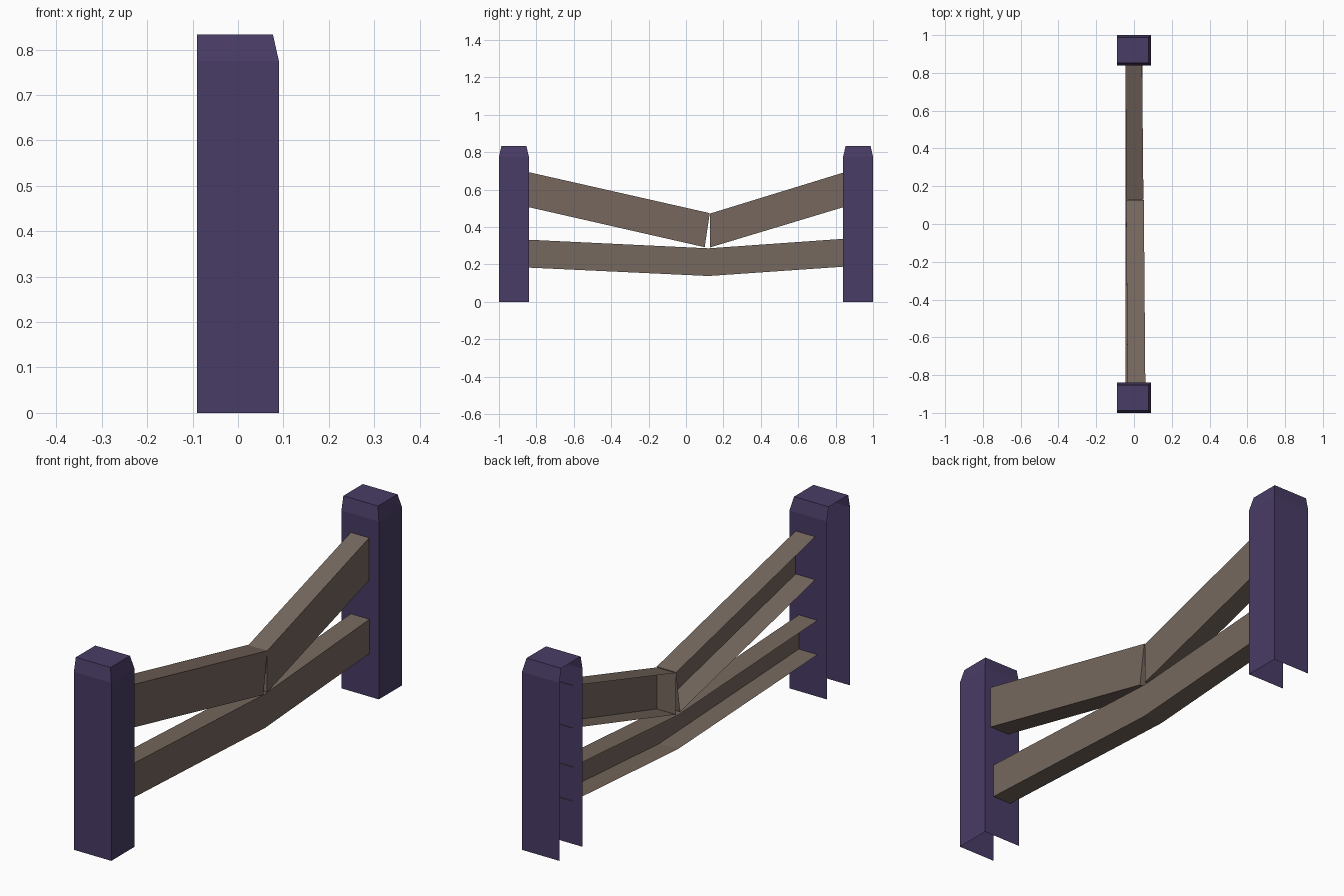
import bpy

if "Cube" in bpy.data.objects:
    bpy.data.objects.remove(bpy.data.objects["Cube"])


def material(name, rgb):
    m = bpy.data.materials.new(name)
    m.diffuse_color = (*rgb, 1)
    m.use_nodes = True
    m.node_tree.nodes["Principled BSDF"].inputs["Base Color"].default_value = m.diffuse_color
    return m


PURPLE = material("post_paint", (0.066, 0.045, 0.13))
BROWN = material("rail_wood", (0.18, 0.138, 0.112))


def make(name, verts, faces, mat):
    me = bpy.data.meshes.new(name)
    me.from_pydata(verts, [], faces)
    me.materials.append(mat)
    ob = bpy.data.objects.new(name, me)
    bpy.context.collection.objects.link(ob)
    return ob


def post(name, yc):
    """Post shell, open at the back (-x) and underneath, bevelled cap."""
    verts = []
    for z, hy, xf in ((0, 0.08, 0.09), (0.775, 0.08, 0.09), (0.833, 0.067, 0.077)):
        verts += [(-0.09, yc - hy, z), (xf, yc - hy, z),
                  (xf, yc + hy, z), (-0.09, yc + hy, z)]
    faces = [(r + i, r + i + 1, r + i + 5, r + i + 4) for r in (0, 4) for i in range(3)]
    faces.append((8, 9, 10, 11))
    make(name, verts, faces, PURPLE)


def rail(name, sections, cap_start=False, cap_end=False):
    """Channel rail open at -x; section = (x_back, x_front, y_low, z_low, y_top, z_top)."""
    verts, faces = [], []
    for xb, xf, yl, zl, yt, zt in sections:
        verts += [(xb, yl, zl), (xf, yl, zl), (xf, yt, zt), (xb, yt, zt)]
    for s in range(len(sections) - 1):
        b = 4 * s
        faces += [(b + i, b + i + 4, b + i + 5, b + i + 1)[::-1] for i in range(3)]
    if cap_start:
        faces.append((0, 1, 2, 3))
    if cap_end:
        e = len(verts) - 4
        faces.append((e + 3, e + 2, e + 1, e))
    make(name, verts, faces, BROWN)


# Posts
post("front_post", -0.92)
post("back_post", 0.92)

# Sagging lower rail
rail("lower_rail", [(-0.045, 0.045, -0.845, 0.183, -0.845, 0.332),
                    (-0.045, 0.045, 0.12, 0.138, 0.12, 0.286),
                    (-0.045, 0.045, 0.845, 0.188, 0.845, 0.337)])

# Upper rail, snapped in two
rail("upper_rail_front", [(-0.034, 0.06, -0.845, 0.507, -0.845, 0.694),
                          (-0.042, 0.052, 0.10, 0.292, 0.127, 0.474)], cap_end=True)
rail("upper_rail_back", [(-0.041, 0.050, 0.129, 0.291, 0.129, 0.472),
                         (-0.045, 0.043, 0.845, 0.507, 0.845, 0.692)], cap_start=True)

# Consistent outward face directions on the open shells
for ob in bpy.context.scene.objects:
    me = ob.data
    c = sum((v.co for v in me.vertices), me.vertices[0].co * 0) / len(me.vertices)
    front = max(me.polygons, key=lambda p: p.normal.x ** 2 * p.area)
    if front.normal.x < 0:
        me.flip_normals()
